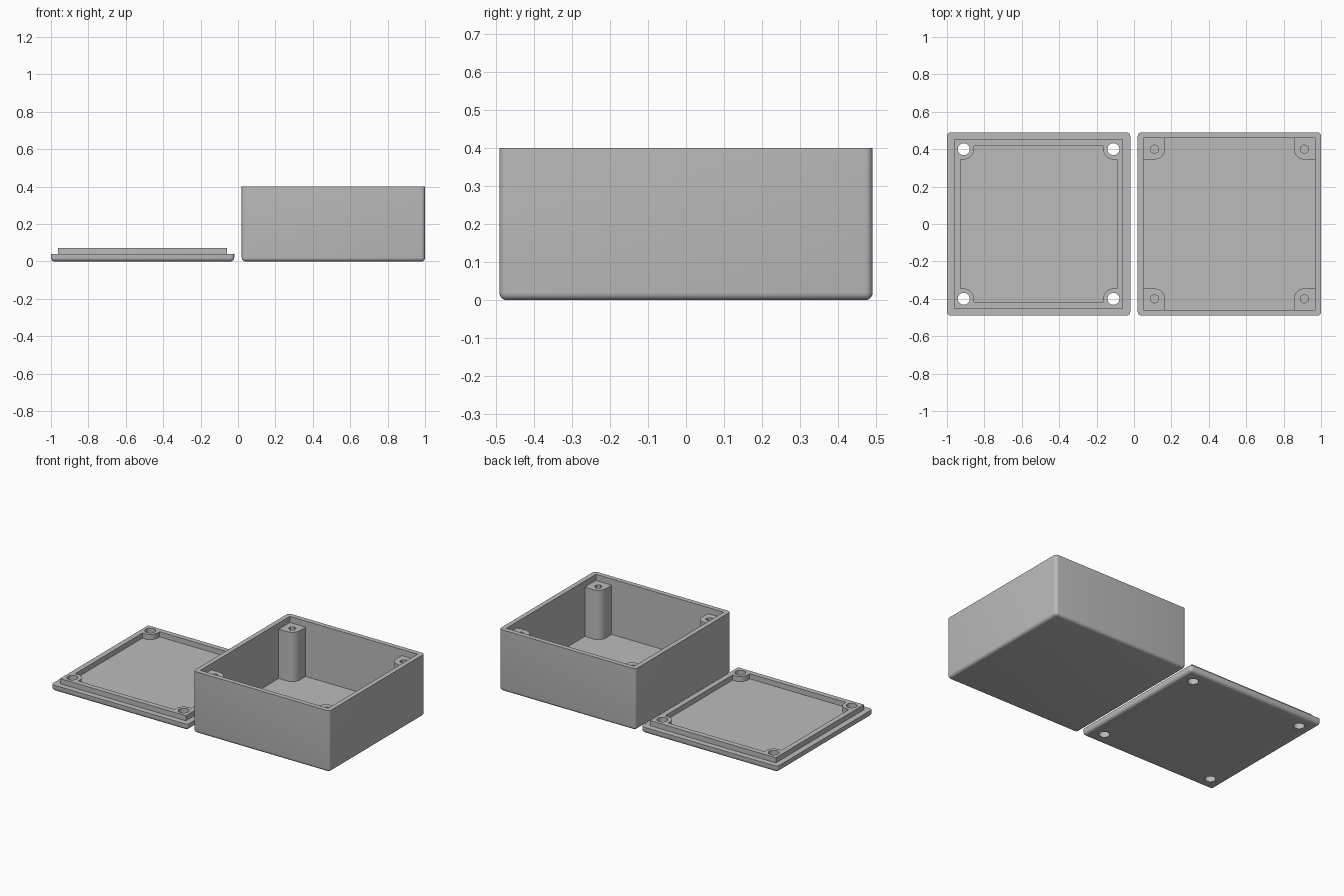
import bpy, bmesh, math
from mathutils import Vector

cube = bpy.data.objects.get("Cube")
if cube:
    bpy.data.objects.remove(cube, do_unlink=True)

HALF = 0.49        # half width of box and lid
HOLE = 0.40        # screw offset from each centre
POST_R = 0.055     # rounding of the screw posts

grey = bpy.data.materials.new("light grey plastic")
grey.use_nodes = True
colour = (0.5, 0.5, 0.5, 1)
grey.diffuse_color = colour
grey.node_tree.nodes["Principled BSDF"].inputs["Base Color"].default_value = colour


def finish(name, bm, cx):
    """Turn a bmesh into an object centred on x = cx."""
    bmesh.ops.recalc_face_normals(bm, faces=bm.faces)
    mesh = bpy.data.meshes.new(name)
    bm.to_mesh(mesh)
    bm.free()
    mesh.materials.append(grey)
    obj = bpy.data.objects.new(name, mesh)
    obj.location.x = cx
    bpy.context.collection.objects.link(obj)
    return obj


def prism(name, outline, z0, z1, cx):
    """Extrude a flat outline from z0 to z1."""
    bm = bmesh.new()
    face = bm.faces.new([bm.verts.new((x, y, z0)) for x, y in outline])
    up = bmesh.ops.extrude_face_region(bm, geom=[face])["geom"]
    verts = [v for v in up if isinstance(v, bmesh.types.BMVert)]
    bmesh.ops.translate(bm, vec=(0, 0, z1 - z0), verts=verts)
    return finish(name, bm, cx)


def square(h):
    return [(-h, -h), (h, -h), (h, h), (-h, h)]


def circle(x, y, r, n):
    turn = [math.pi / 2 + math.tau * i / n for i in range(n)]
    return [(x + r * math.cos(a), y + r * math.sin(a)) for a in turn]


def notched(h):
    """Square outline with a rounded screw post left standing in each corner."""
    corner = [(h, HOLE - POST_R)]
    for i in range(9):
        a = -math.pi / 2 - math.pi / 2 * i / 8
        corner.append((HOLE + POST_R * math.cos(a), HOLE + POST_R * math.sin(a)))
    corner.append((HOLE - POST_R, h))
    points = []
    for k in range(4):
        for x, y in corner:
            for _ in range(k):
                x, y = -y, x
            points.append((x, y))
    return points


def rounded_block(name, height, radius, cx):
    """Block with rounded uprights and bottom edges and a sharp top."""
    bm = bmesh.new()
    bmesh.ops.create_cube(bm, size=1)
    for v in bm.verts:
        v.co = Vector((v.co.x * 2 * HALF, v.co.y * 2 * HALF, (v.co.z + 0.5) * height))
    edges = [e for e in bm.edges if min(v.co.z for v in e.verts) < height / 2]
    bmesh.ops.bevel(bm, geom=edges, offset=radius, segments=5, profile=0.5,
                    affect='EDGES')
    return finish(name, bm, cx)


def combine(obj, other, operation):
    """Apply a boolean and remove the helper."""
    mod = obj.modifiers.new("boolean", 'BOOLEAN')
    mod.operation, mod.object, mod.solver = operation, other, 'EXACT'
    bpy.context.view_layer.objects.active = obj
    bpy.ops.object.modifier_apply(modifier=mod.name)
    bpy.data.objects.remove(other, do_unlink=True)


def drill(obj, radius, sides, z0, z1, cx):
    for sx in (-1, 1):
        for sy in (-1, 1):
            cutter = prism("drill", circle(sx * HOLE, sy * HOLE, radius, sides), z0, z1, cx)
            combine(obj, cutter, 'DIFFERENCE')


def smooth(obj):
    bpy.ops.object.select_all(action='DESELECT')
    obj.select_set(True)
    bpy.context.view_layer.objects.active = obj
    bpy.ops.object.shade_smooth_by_angle(angle=math.radians(35))


# Open box: cavity around the posts, recess above them, blind screw holes
BOX_X = 0.51
box = rounded_block("box", 0.40, 0.02, BOX_X)
combine(box, prism("cavity", notched(0.459), 0.04, 0.38, BOX_X), 'DIFFERENCE')
combine(box, prism("recess", square(0.459), 0.36, 0.5, BOX_X), 'DIFFERENCE')
drill(box, 0.024, 6, 0.06, 0.5, BOX_X)
smooth(box)

# Lid: plate with a raised locating lip and through holes
LID_X = -0.51
lid = rounded_block("lid", 0.04, 0.02, LID_X)
lip = prism("lip", square(0.452), 0.03, 0.073, LID_X)
combine(lip, prism("lip_opening", notched(0.418), 0, 0.2, LID_X), 'DIFFERENCE')
combine(lid, lip, 'UNION')
drill(lid, 0.032, 24, -0.1, 0.2, LID_X)
smooth(lid)
